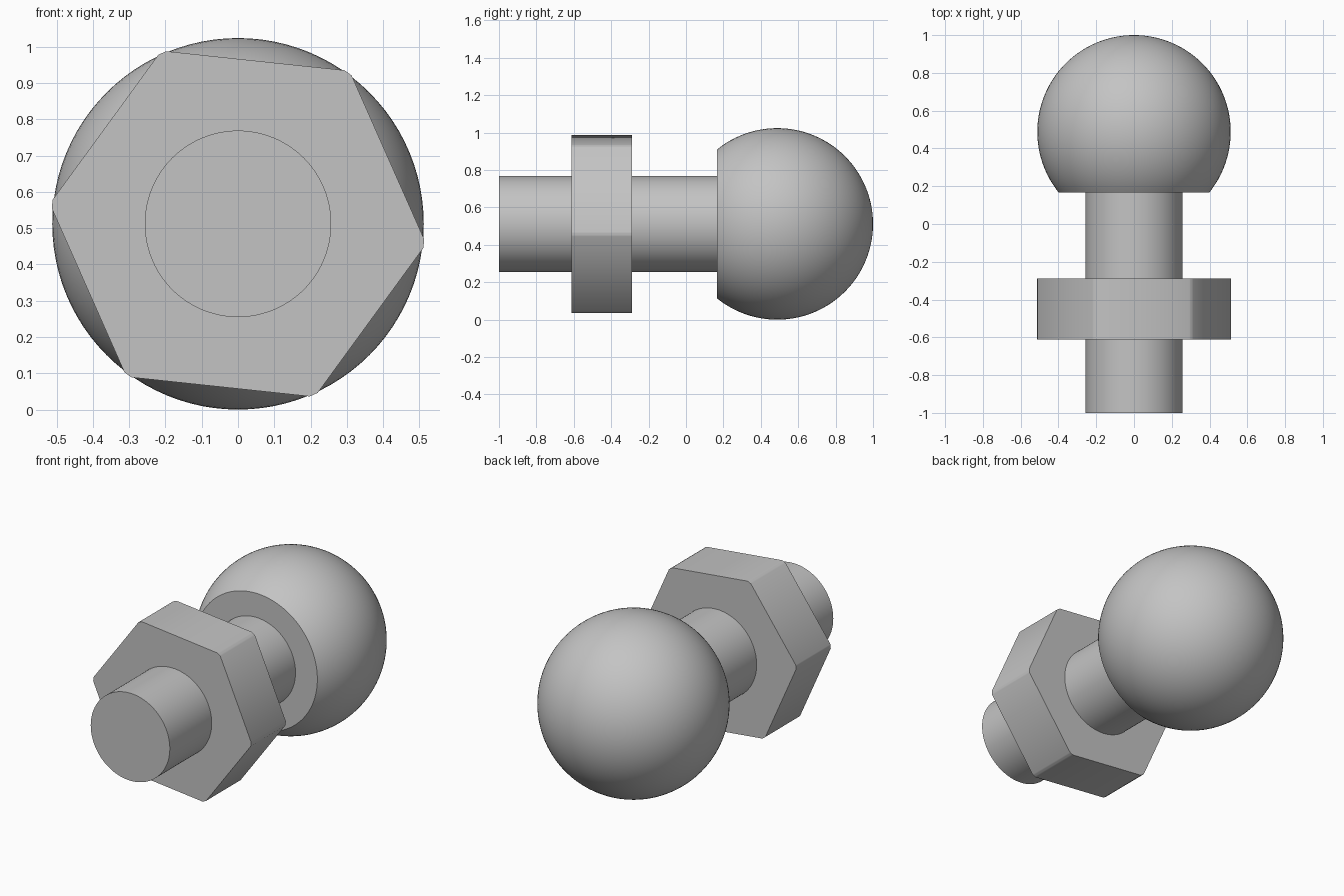
import bpy, bmesh, math
from mathutils import Vector, Matrix

cube = bpy.data.objects.get("Cube")
if cube:
    bpy.data.objects.remove(cube, do_unlink=True)

AXIS_Z = 0.512       # height of the common axis, which runs along y
BALL_R = 0.512
BALL_Y = 0.488
NECK_Y = 0.167       # flat cut of the ball

steel = bpy.data.materials.new("plain_grey")
steel.use_nodes = True
grey = (0.55, 0.55, 0.55, 1)
steel.diffuse_color = grey
steel.node_tree.nodes["Principled BSDF"].inputs["Base Color"].default_value = grey


def finish(name, bm):
    """Turn a bmesh into a named, shaded object."""
    bmesh.ops.recalc_face_normals(bm, faces=bm.faces)
    mesh = bpy.data.meshes.new(name)
    bm.to_mesh(mesh)
    bm.free()
    mesh.materials.append(steel)
    obj = bpy.data.objects.new(name, mesh)
    obj.location.z = AXIS_Z
    bpy.context.collection.objects.link(obj)
    bpy.ops.object.select_all(action='DESELECT')
    obj.select_set(True)
    bpy.context.view_layer.objects.active = obj
    bpy.ops.object.shade_smooth_by_angle(angle=math.radians(30))
    return obj


def lathe(name, profile, steps=96):
    """Spin a (radius, y) profile around the y axis."""
    bm = bmesh.new()
    verts = [bm.verts.new((r, y, 0)) for r, y in profile]
    edges = [bm.edges.new(pair) for pair in zip(verts, verts[1:])]
    bmesh.ops.spin(bm, geom=verts + edges, cent=(0, 0, 0), axis=(0, 1, 0),
                   angle=math.tau, steps=steps, use_duplicate=False)
    bmesh.ops.remove_doubles(bm, verts=bm.verts, dist=1e-5)
    return finish(name, bm)


# Ball with a flat face towards the shank
start = math.asin((NECK_Y - BALL_Y) / BALL_R)
arc = [start + (math.pi / 2 - start) * i / 40 for i in range(41)]
lathe("ball", [(0, NECK_Y)] + [(BALL_R * math.cos(a), BALL_Y + BALL_R * math.sin(a)) for a in arc])

# Round shank, seated slightly inside the ball
lathe("shank", [(0, -1), (0.257, -1), (0.257, NECK_Y + 0.02), (0, NECK_Y + 0.02)])

# Hexagonal collar with its corners trimmed to a circle
APOTHEM, TRIM_R, TILT = 0.452, 0.515, math.radians(-6.1)
half = math.pi / 6 - math.acos(APOTHEM / TRIM_R)
bm = bmesh.new()
outline = []
for corner in range(6):
    for t in (-1, -0.33, 0.33, 1):
        a = TILT + corner * math.pi / 3 + t * half
        outline.append(bm.verts.new((TRIM_R * math.cos(a), -0.611, TRIM_R * math.sin(a))))
front = bm.faces.new(outline)
back = bmesh.ops.extrude_face_region(bm, geom=[front], use_keep_orig=True)
bmesh.ops.translate(bm, vec=(0, 0.322, 0),
                    verts=[g for g in back["geom"] if isinstance(g, bmesh.types.BMVert)])
finish("hex_collar", bm)
